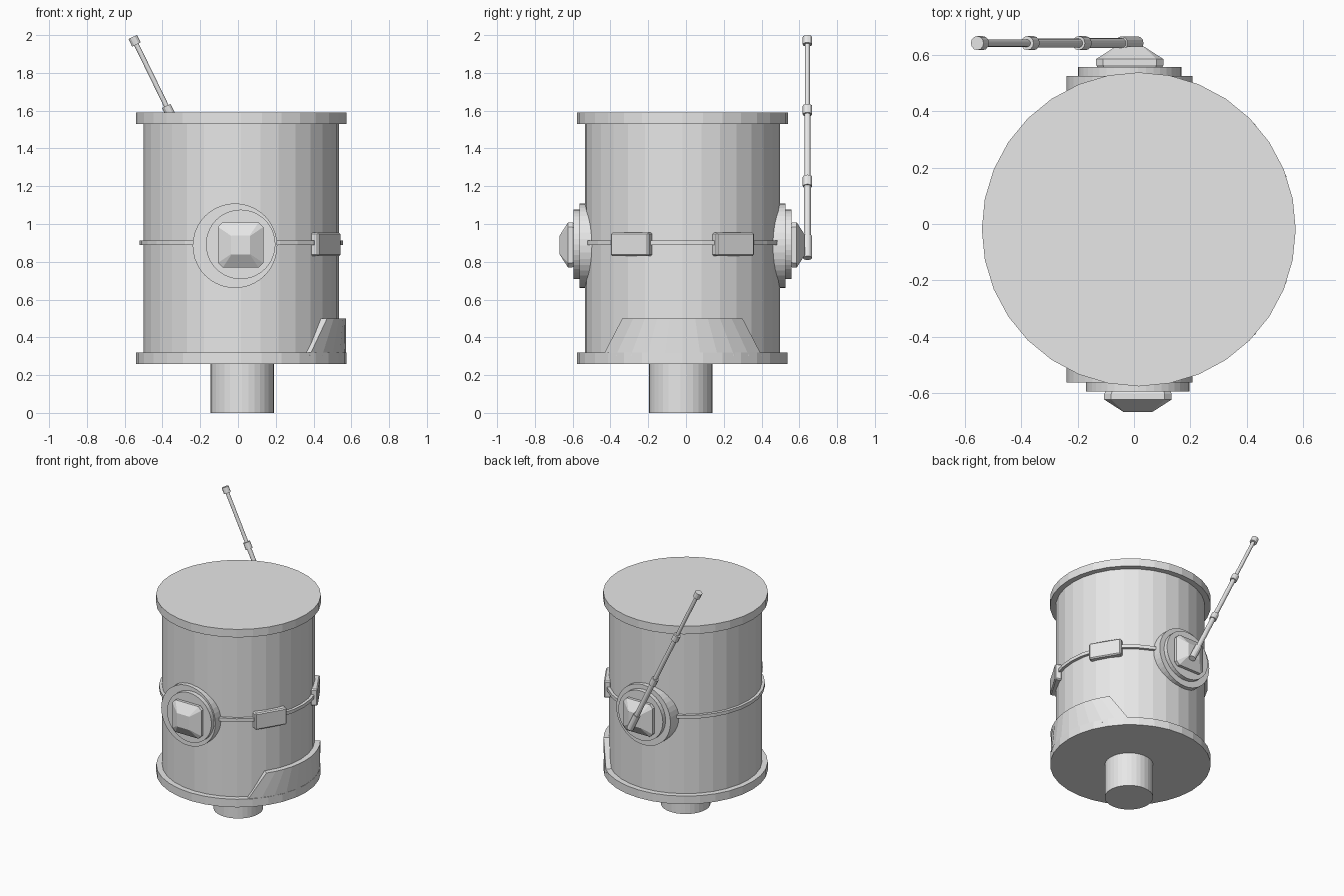
import bpy, bmesh, math
from mathutils import Vector, Matrix

if "Cube" in bpy.data.objects:
    bpy.data.objects.remove(bpy.data.objects["Cube"])

CX, CY = 0.017, -0.019          # drum axis
grey = bpy.data.materials.new("plain grey")
grey.diffuse_color = (0.8, 0.8, 0.8, 1)
grey.use_nodes = True
grey.node_tree.nodes["Principled BSDF"].inputs["Base Color"].default_value = grey.diffuse_color


def finish(name, bm):
    bmesh.ops.recalc_face_normals(bm, faces=bm.faces)
    me = bpy.data.meshes.new(name)
    bm.to_mesh(me)
    bm.free()
    me.materials.append(grey)
    ob = bpy.data.objects.new(name, me)
    bpy.context.collection.objects.link(ob)
    return ob


def rod(name, a, b, r, sides=32):
    """Cylinder from point a to point b."""
    a, b = Vector(a), Vector(b)
    d = b - a
    m = Matrix.Translation((a + b) / 2) @ d.to_track_quat('Z', 'Y').to_matrix().to_4x4()
    bm = bmesh.new()
    bmesh.ops.create_cone(bm, cap_ends=True, segments=sides, radius1=r, radius2=r,
                          depth=d.length, matrix=m)
    return finish(name, bm)


def shell(name, r_in, r_out, z0, z1, low, high, n, closed=False):
    """Curved plate; low and high are half-angles at its bottom and top edge."""
    bm = bmesh.new()
    rings = []
    for i in range(n if closed else n + 1):
        t = 2 * i / n - 1
        ring = []
        for r, z, h in ((r_in, z0, low), (r_out, z0, low), (r_out, z1, high), (r_in, z1, high)):
            a = math.radians(t * h)
            ring.append(bm.verts.new((CX + r * math.cos(a), CY + r * math.sin(a), z)))
        rings.append(ring)
    for i in range(n):
        p, q = rings[i], rings[(i + 1) % len(rings)]
        for k in range(4):
            bm.faces.new((p[k], p[(k + 1) % 4], q[(k + 1) % 4], q[k]))
    if not closed:
        bm.faces.new(rings[0])
        bm.faces.new(rings[-1])
    return finish(name, bm)


# drum, rims and stem
rod("drum_body", (CX, CY, 0.28), (CX, CY, 1.58), 0.517)
rod("bottom_rim", (CX, CY, 0.26), (CX, CY, 0.32), 0.557)
rod("top_rim", (CX, CY, 1.53), (CX, CY, 1.59), 0.558)
rod("stem", (0.022, -0.028, 0), (0.022, -0.028, 0.27), 0.168)

# thin belt and raised skirt plate on the right
shell("belt", 0.50, 0.538, 0.888, 0.913, 180, 180, 32, closed=True)
shell("skirt_plate", 0.50, 0.555, 0.30, 0.50, 49.5, 35, 10)

# two belt boxes on the right side
for label, ang in (("front", -31), ("back", 31)):
    bm = bmesh.new()
    m = (Matrix.Translation((CX, CY, 0.892)) @ Matrix.Rotation(math.radians(ang), 4, 'Z')
         @ Matrix.Translation((0.522, 0, 0)) @ Matrix.Diagonal((0.05, 0.234, 0.124, 1)))
    bmesh.ops.create_cube(bm, size=1, matrix=m)
    bmesh.ops.bevel(bm, geom=bm.edges[:], offset=0.008, segments=1, affect='EDGES')
    finish("belt_box_" + label, bm)

# round mounts with a faceted knob, front and back
for label, s, dx in (("front", -1, 0.014), ("back", 1, -0.015)):
    def at(x, d, z):
        return (x, CY + s * d, z)
    rod("mount_disc_" + label, at(-0.016, 0.44, 0.885), at(-0.016, 0.545, 0.885), 0.224, 40)
    rod("mount_plate_" + label, at(dx, 0.52, 0.892), at(dx, 0.577, 0.892), 0.184, 40)
    bm = bmesh.new()
    for half, cut, d in ((0.112, 0.022, 0.57), (0.12, 0.025, 0.585),
                         (0.12, 0.025, 0.605), (0.05, 0.002, 0.65)):
        for sx in (-1, 1):
            for sz in (-1, 1):
                bm.verts.new(at(dx + sx * half, d, 0.889 + sz * (half - cut)))
                bm.verts.new(at(dx + sx * (half - cut), d, 0.889 + sz * half))
    bmesh.ops.convex_hull(bm, input=bm.verts[:])
    bmesh.ops.dissolve_limit(bm, angle_limit=0.02, verts=bm.verts[:], edges=bm.edges[:])
    finish("knob_" + label, bm)


# telescopic antenna leaning left at the back
def on_line(z):
    return (-0.487 * (z - 0.86) - 0.007, 0.643, z)


for i, (z0, z1, r) in enumerate(((0.9, 1.22, 0.018), (1.22, 1.6, 0.016), (1.6, 1.97, 0.013))):
    rod(f"antenna_section_{i}", on_line(z0), on_line(z1), r, 12)
for i, (z0, z1, r) in enumerate(((0.82, 0.937, 0.024), (1.2, 1.25, 0.025),
                                 (1.58, 1.625, 0.025), (1.95, 1.99, 0.025))):
    rod(f"antenna_joint_{i}", on_line(z0), on_line(z1), r, 12)
